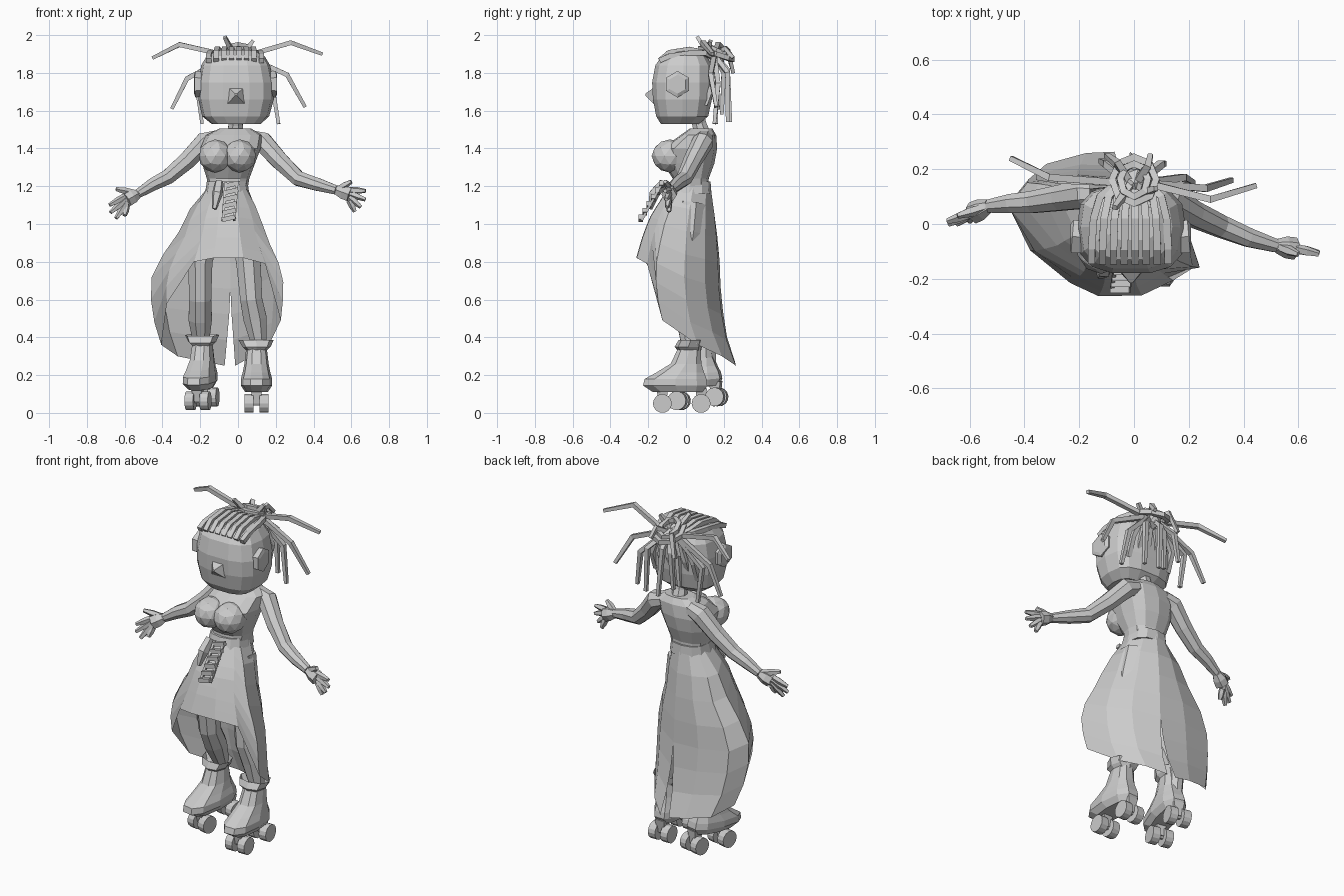
import bpy, bmesh, math
from mathutils import Vector, Matrix

if "Cube" in bpy.data.objects:
    bpy.data.objects.remove(bpy.data.objects["Cube"])

GREY = (0.6, 0.6, 0.6, 1)
grey = bpy.data.materials.new("plain_grey")
grey.diffuse_color = GREY
grey.use_nodes = True
grey.node_tree.nodes["Principled BSDF"].inputs["Base Color"].default_value = GREY


def finish(name, bm, matrix=Matrix()):
    bmesh.ops.recalc_face_normals(bm, faces=bm.faces)
    bm.transform(matrix)
    mesh = bpy.data.meshes.new(name)
    bm.to_mesh(mesh)
    bm.free()
    mesh.materials.append(grey)
    obj = bpy.data.objects.new(name, mesh)
    bpy.context.collection.objects.link(obj)
    return obj


def loft(name, rings, closed=True, cap=True, matrix=Matrix()):
    bm = bmesh.new()
    rows = [[bm.verts.new(p) for p in ring] for ring in rings]
    n = len(rows[0])
    for low, high in zip(rows, rows[1:]):
        for i in range(n if closed else n - 1):
            j = (i + 1) % n
            bm.faces.new((low[i], low[j], high[j], high[i]))
    if cap:
        bm.faces.new(rows[0])
        bm.faces.new(rows[-1])
    return finish(name, bm, matrix)


def signed_pow(value, power):
    return math.copysign(abs(value) ** power, value)


def oval_point(angle, z, x0, x1, y0, y1, power):
    return Vector(((x0 + x1) / 2 + (x1 - x0) / 2 * signed_pow(math.cos(angle), power),
                   (y0 + y1) / 2 + (y1 - y0) / 2 * signed_pow(math.sin(angle), power), z))


def ovals(table, sides=12, power=0.8):
    return [[oval_point(math.tau * i / sides, *row, power) for i in range(sides)] for row in table]


def tube(name, points, radii, sides=6, closed_path=False, matrix=Matrix()):
    points = [Vector(p) for p in points]
    count = len(points)
    radii = radii if isinstance(radii, (list, tuple)) else [radii] * count
    tangents = []
    for i in range(count):
        ahead = points[(i + 1) % count] if closed_path else points[min(i + 1, count - 1)]
        behind = points[i - 1] if closed_path else points[max(i - 1, 0)]
        tangents.append((ahead - behind).normalized())
    ref = min((Vector(a) for a in ((1, 0, 0), (0, 1, 0), (0, 0, 1))),
              key=lambda a: max(abs(a.dot(t)) for t in tangents))
    rings = []
    for p, t, r in zip(points, tangents, radii):
        u = t.cross(ref).normalized()
        v = t.cross(u)
        turns = [math.tau * (k + 0.5) / sides for k in range(sides)]
        rings.append([p + (u * math.cos(a) + v * math.sin(a)) * r for a in turns])
    if closed_path:
        rings.append(rings[0])
    return loft(name, rings, cap=not closed_path, matrix=matrix)


def ball(name, centre, scale, detail=2):
    bm = bmesh.new()
    bmesh.ops.create_icosphere(bm, subdivisions=detail, radius=1)
    return finish(name, bm, Matrix.Translation(centre) @ Matrix.Diagonal((*scale, 1)))


def interp(table, key):
    for a, b in zip(table, table[1:]):
        if key <= b[0]:
            t = max(0, (key - a[0]) / (b[0] - a[0]))
            return [p + (q - p) * t for p, q in zip(a[1:], b[1:])]
    return list(table[-1][1:])


# Head, nose, ears and neck
loft("head", ovals([(1.53, -.14, .12, -.135, .07), (1.57, -.19, .165, -.16, .12),
                    (1.66, -.21, .19, -.178, .14), (1.75, -.21, .19, -.182, .145),
                    (1.84, -.195, .17, -.165, .14), (1.89, -.165, .14, -.13, .11),
                    (1.92, -.11, .09, -.06, .07)], 14, 0.7))
tube("nose", [(-.01, -.15, 1.68), (-.01, -.215, 1.685)], [.085, .008], 4)
for side, x in (("left", .175), ("right", -.2)):
    out = math.copysign(.025, x)
    tube(side + "_ear", [(x - out, -.05, 1.74), (x + out, -.045, 1.74), (x + out * 1.3, -.045, 1.74)],
         [.065, .07, .05])
tube("neck", [(-.015, .09, 1.46), (-.012, .07, 1.53), (-.012, .05, 1.6)], [.05, .04, .045], 8)

# Torso, bust and belt
loft("torso", ovals([(1.15, -.155, .045, -.08, .12), (1.24, -.165, .06, -.07, .12),
                     (1.32, -.19, .09, -.12, .15), (1.4, -.2, .12, -.125, .165),
                     (1.47, -.17, .13, -.03, .16), (1.505, -.1, .07, .02, .14)]))
for side, x in (("left", .008), ("right", -.12)):
    ball(side + "_breast", (x, -.085, 1.36), (.09, .097, .088))
loft("belt", ovals([(1.16, -.175, .06, -.105, .135), (1.225, -.165, .05, -.085, .13)]))

# Hanging tag and clasp on the belt
for i in range(6):
    t = i / 5
    x, y, z = -.03 - .02 * t, -.13 - .11 * t, 1.21 - .18 * t
    tube("tag_link", [(x - .035, y, z - .008), (x + .035, y, z + .008)], .017, 4)
for x in (-.065, -.005):
    tube("tag_rail", [(x, -.125, 1.22), (x - .015, -.235, 1.02)], .01, 4)
tube("belt_clasp", [(-.1, -.12, 1.22), (-.11, -.17, 1.16), (-.125, -.19, 1.08)], [.025, .03, .012], 5)

# Arms and hands
ARMS = {
    "left": ([(.06, .1, 1.455), (.13, .09, 1.435), (.22, .035, 1.335), (.32, -.01, 1.24),
              (.42, -.05, 1.21), (.52, -.08, 1.18)], (.59, -.09, 1.155),
             [(.675, -.11, 1.175), (.675, -.105, 1.13), (.65, -.1, 1.09), (.62, -.09, 1.065)],
             (.6, -.11, 1.225)),
    "right": ([(-.11, .11, 1.455), (-.175, .11, 1.435), (-.27, .095, 1.335), (-.37, .08, 1.25),
               (-.45, .075, 1.21), (-.53, .065, 1.16)], (-.59, .04, 1.125),
              [(-.68, .01, 1.1), (-.675, 0, 1.06), (-.645, 0, 1.03), (-.6, .01, 1.045)],
              (-.645, .03, 1.185)),
}
for side, (path, palm, tips, thumb) in ARMS.items():
    tube(side + "_arm", path, [.045, .057, .05, .043, .037, .026], 8)
    wrist, palm = Vector(path[-1]), Vector(palm)
    tube(side + "_palm", [wrist, wrist.lerp(palm, .5), palm], [.026, .04, .041], 6)
    for i, tip in enumerate(tips):
        root = palm + Vector((0, 0, .025 - .018 * i))
        tube(side + "_finger", [root, root.lerp(Vector(tip), .5), tip], [.018, .018, .011], 5)
    tube(side + "_thumb", [wrist, wrist.lerp(Vector(thumb), .6), thumb], [.017, .019, .011], 5)

# Skirt: pleated outline at its widest with the hem height of each pleat, back slit to back slit
PLEATS = [(-.04, .17, .25), (-.21, .18, .27), (-.39, .15, .3), (-.465, .06, .36), (-.38, -.1, .58),
          (-.25, -.22, .8), (-.14, -.275, .82), (.04, -.272, .82), (.16, -.21, .79), (.24, -.16, .49),
          (.19, -.01, .36), (.1, .1, .3), (-.04, .17, .25)]
# Height, sideways spread, depth spread, backward lean
SPREAD = [(.25, .65, .6, .11), (.4, .87, .87, .045), (.55, .98, .98, .015), (.7, 1, 1, 0),
          (.8, .87, .97, 0), (.95, .52, .74, 0), (1.05, .4, .52, 0), (1.2, 0, 0, 0)]
WAIST = (-.16, .05, -.09, .13)
ROWS = 7
skirt = []
for row in range(ROWS + 1):
    ring = []
    for k, (x, y, hem) in enumerate(PLEATS):
        z = 1.2 + (hem - 1.2) * row / ROWS
        wide, deep, lean = interp(SPREAD, z)
        p = oval_point(math.atan2(y + .04, (x + .06) * .7), z, *WAIST, 1)
        p.x += (x - p.x) * wide
        p.y += (y - p.y) * deep + lean
        if k in (0, len(PLEATS) - 1):
            p.x += max(0, .6 - z) * (.08 if k else -.08)
        ring.append(p)
    skirt.append(ring)
loft("skirt", skirt, closed=False, cap=False)

# Legs
LEG_RADII = [.09, .08, .07, .063, .067, .045, .04]
tube("left_leg", [(0, .02, 1.1), (.035, .01, .95), (.055, -.01, .8), (.07, -.02, .6),
                  (.09, .01, .5), (.11, .015, .37), (.11, .015, .25)], LEG_RADII, 8)
tube("right_leg", [(-.12, .02, 1.1), (-.17, .01, .95), (-.2, 0, .8), (-.2, .02, .6),
                   (-.2, .07, .5), (-.195, .12, .37), (-.19, .12, .25)], LEG_RADII, 8)

# Roller skates
FEET = {"left": Matrix.Translation((.098, 0, 0)),
        "right": Matrix.Translation((-.185, .09, .027)) @ Matrix.Rotation(-.21, 4, "Z")
        @ Matrix.Rotation(.1, 4, "X")}
for side, place in FEET.items():
    loft(side + "_boot", ovals([(.11, -.06, .06, -.18, .1), (.145, -.083, .083, -.235, .12),
                                (.18, -.083, .083, -.225, .115), (.215, -.073, .073, -.16, .1),
                                (.26, -.064, .064, -.085, .085), (.34, -.055, .055, -.045, .08)], 10),
         matrix=place)
    loft(side + "_cuff", ovals([(.33, -.053, .053, -.045, .08), (.35, -.075, .075, -.06, .085),
                                (.385, -.095, .09, -.04, .09)], 8), cap=False, matrix=place)
    for y in (-.125, .08):
        tube(side + "_truck", [(0, y, .05), (0, y, .13)], [.025, .045], 4, matrix=place)
        tube(side + "_axle", [(-.05, y, .05), (.05, y, .05)], .012, matrix=place)
        for x in (-.04, .04):
            tube(side + "_wheel", [(x - .023, y, .05), (x + .023, y, .05)], .05, 14, matrix=place)

# Braided rows over the scalp, gathered into a bun
for i in range(8):
    x = -.155 + .04 * i
    drop = .02 if i in (0, 7) else 0
    tube("scalp_braid", [(x, -.14, 1.865), (x, -.09, 1.908 - drop), (x * .95, .02, 1.925 - drop),
                         (x * .8, .1, 1.905), (x * .4, .15, 1.88)], .019, 4)
for i in range(6):
    x = -.15 + .055 * i
    tube("nape_braid", [(x, .1, 1.63), (x, .14, 1.74), (x * .7, .145, 1.83), (x * .3, .15, 1.89)], .018, 4)
ball("bun", (0, .15, 1.87), (.055, .06, .05), 1)
for wide, deep, z in ((.08, .085, 1.9), (.05, .06, 1.92)):
    tube("bun_loop", [(wide * math.cos(a), .16 + deep * math.sin(a), z - .03 * math.sin(a))
                      for a in (math.tau * k / 8 for k in range(8))], .018, 4, True)

# Loose locks: bend and tip of each
LOCKS = [((-.31, .17, 1.95), (-.45, .24, 1.88)), ((.28, .09, 1.96), (.445, .14, 1.9)),
         ((-.27, .16, 1.77), (-.35, .17, 1.61)), ((.26, .13, 1.79), (.355, .16, 1.62)),
         ((-.22, .16, 1.74), (-.19, .16, 1.53)), ((.18, .17, 1.74), (.215, .15, 1.53)),
         ((-.1, .22, 1.8), (-.12, .23, 1.63)), ((.1, .22, 1.8), (.11, .22, 1.54)),
         ((0, .22, 1.82), (.02, .235, 1.54)), ((-.04, .2, 1.8), (-.05, .19, 1.58)),
         ((-.04, .1, 1.93), (-.07, .06, 1.99)), ((.05, .12, 1.93), (.08, .13, 1.97)),
         ((.05, .21, 1.93), (.06, .25, 1.88)), ((-.06, .22, 1.92), (-.1, .25, 1.8))]
for bend, tip in LOCKS:
    tube("loose_lock", [(bend[0] * .15, .15, 1.89), bend, tip], [.018, .018, .013], 4)
